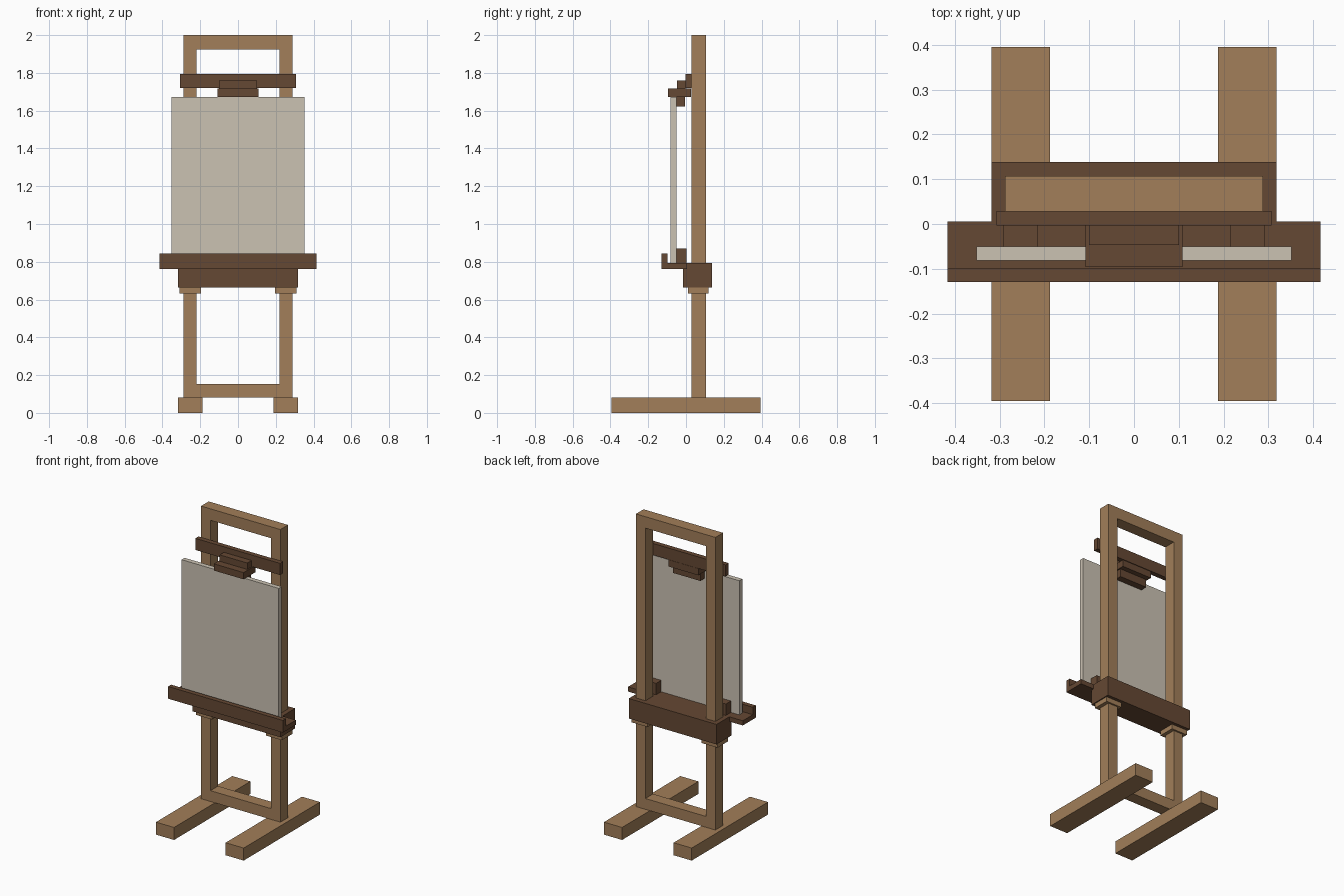
import bpy

if "Cube" in bpy.data.objects:
    bpy.data.objects.remove(bpy.data.objects["Cube"])


def material(name, rgb):
    m = bpy.data.materials.new(name)
    m.diffuse_color = (*rgb, 1)
    m.use_nodes = True
    m.node_tree.nodes["Principled BSDF"].inputs["Base Color"].default_value = m.diffuse_color
    return m


LIGHT = material("light_wood", (0.36, 0.21, 0.10))
DARK = material("dark_wood", (0.13, 0.065, 0.033))
CANVAS = material("canvas_cloth", (0.60, 0.54, 0.45))


def box(name, x, y, z, mat):
    """Box from (min, max) ranges on each axis."""
    centre = [(a + b) / 2 for a, b in (x, y, z)]
    bpy.ops.mesh.primitive_cube_add(size=1, location=centre)
    ob = bpy.context.object
    ob.name = name
    ob.scale = [b - a for a, b in (x, y, z)]
    bpy.ops.object.transform_apply(location=False, rotation=False, scale=True)
    ob.data.materials.append(mat)
    return ob


def pair(name, x, y, z, mat):
    """Right-hand box plus its mirror image across x = 0."""
    box("right_" + name, x, y, z, mat)
    box("left_" + name, (-x[1], -x[0]), y, z, mat)


# Base and upright frame
POST_Y = (0.028, 0.107)
pair("foot", (0.187, 0.318), (-0.395, 0.395), (0, 0.082), LIGHT)
pair("post", (0.219, 0.288), POST_Y, (0.082, 2.0), LIGHT)
box("top_rail", (-0.219, 0.219), POST_Y, (1.925, 2.0), LIGHT)
box("bottom_rail", (-0.219, 0.219), POST_Y, (0.082, 0.153), LIGHT)

# Sliding carriage with collars under it
pair("collar", (0.196, 0.311), (0.010, 0.118), (0.632, 0.663), LIGHT)
box("carriage", (-0.318, 0.318), (-0.015, 0.138), (0.663, 0.794), DARK)

# Tray with front lip and canvas stops
box("tray_shelf", (-0.416, 0.416), (-0.098, 0.006), (0.763, 0.794), DARK)
box("tray_lip", (-0.416, 0.416), (-0.129, -0.098), (0.763, 0.843), DARK)
pair("tray_stop", (0.215, 0.291), (-0.050, 0.003), (0.794, 0.869), DARK)

# Canvas
box("canvas", (-0.352, 0.352), (-0.081, -0.050), (0.794, 1.673), CANVAS)

# Upper clamp
box("clamp_bar", (-0.307, 0.307), (-0.003, 0.029), (1.719, 1.795), DARK)
box("clamp_plate", (-0.108, 0.108), (-0.096, 0.027), (1.673, 1.717), DARK)
box("clamp_upper_block", (-0.1, 0.1), (-0.047, -0.003), (1.717, 1.759), DARK)
box("clamp_lower_block", (-0.1, 0.1), (-0.050, -0.006), (1.621, 1.673), DARK)
